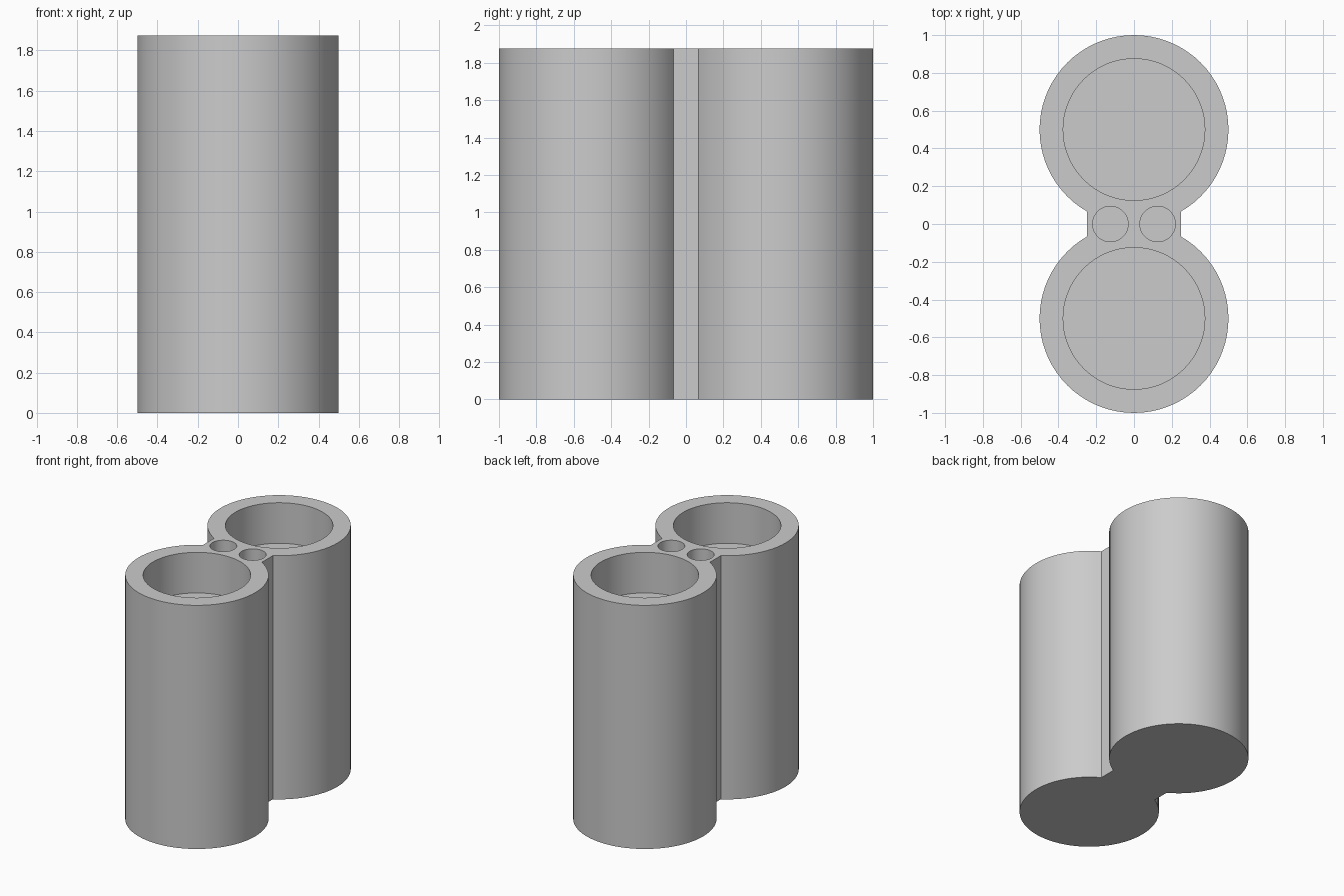
import bpy, bmesh, math

if "Cube" in bpy.data.objects:
    bpy.data.objects.remove(bpy.data.objects["Cube"])

HEIGHT = 1.875       # overall height
DEPTH = 0.3125       # depth of the sockets in the top
R_OUT, R_IN, R_PIN = 0.5, 0.375, 0.094

grey = bpy.data.materials.new("plain grey")
grey.diffuse_color = (0.6, 0.6, 0.6, 1)
grey.use_nodes = True
grey.node_tree.nodes["Principled BSDF"].inputs["Base Color"].default_value = grey.diffuse_color


def prism(name, outline, z0, z1):
    """Closed upright prism from a flat outline."""
    bm = bmesh.new()
    base = bm.faces.new([bm.verts.new((x, y, z0)) for x, y in outline])
    top = bmesh.ops.extrude_face_region(bm, geom=[base], use_keep_orig=True)["geom"]
    bmesh.ops.translate(bm, vec=(0, 0, z1 - z0),
                        verts=[v for v in top if isinstance(v, bmesh.types.BMVert)])
    bmesh.ops.recalc_face_normals(bm, faces=bm.faces)
    mesh = bpy.data.meshes.new(name)
    bm.to_mesh(mesh)
    bm.free()
    mesh.materials.append(grey)
    obj = bpy.data.objects.new(name, mesh)
    bpy.context.collection.objects.link(obj)
    return obj


def arc(cx, cy, r, start, end, steps):
    """Points along an arc, angles in degrees, both ends included."""
    angles = [math.radians(start + (end - start) * i / steps) for i in range(steps + 1)]
    return [(cx + r * math.cos(a), cy + r * math.sin(a)) for a in angles]


# Twin-cylinder body: two 300 degree arcs joined by the flat-sided bridge
outline = arc(0, -0.5, R_OUT, 120, 420, 60) + arc(0, 0.5, R_OUT, -60, 240, 60)
body = prism("twin_cylinder_body", outline, 0, HEIGHT)

# Two large sockets and two small pin holes, all blind
sockets = [(0, -0.5, R_IN, 72), (0, 0.5, R_IN, 72),
           (-0.125, 0, R_PIN, 48), (0.125, 0, R_PIN, 48)]
for i, (x, y, r, n) in enumerate(sockets):
    circle = arc(x, y, r, 0, 360, n)[:-1]
    cutter = prism(f"socket_cutter_{i + 1}", circle, HEIGHT - DEPTH, HEIGHT + 0.2)
    cutter.hide_render = True
    mod = body.modifiers.new("socket", 'BOOLEAN')
    mod.operation = 'DIFFERENCE'
    mod.solver = 'EXACT'
    mod.object = cutter
    bpy.context.view_layer.objects.active = body
    bpy.ops.object.modifier_apply(modifier=mod.name)
    bpy.data.objects.remove(cutter)

# Smooth walls with crisp rims
bpy.ops.object.select_all(action='DESELECT')
body.select_set(True)
bpy.context.view_layer.objects.active = body
bpy.ops.object.shade_smooth_by_angle(angle=math.radians(30))
